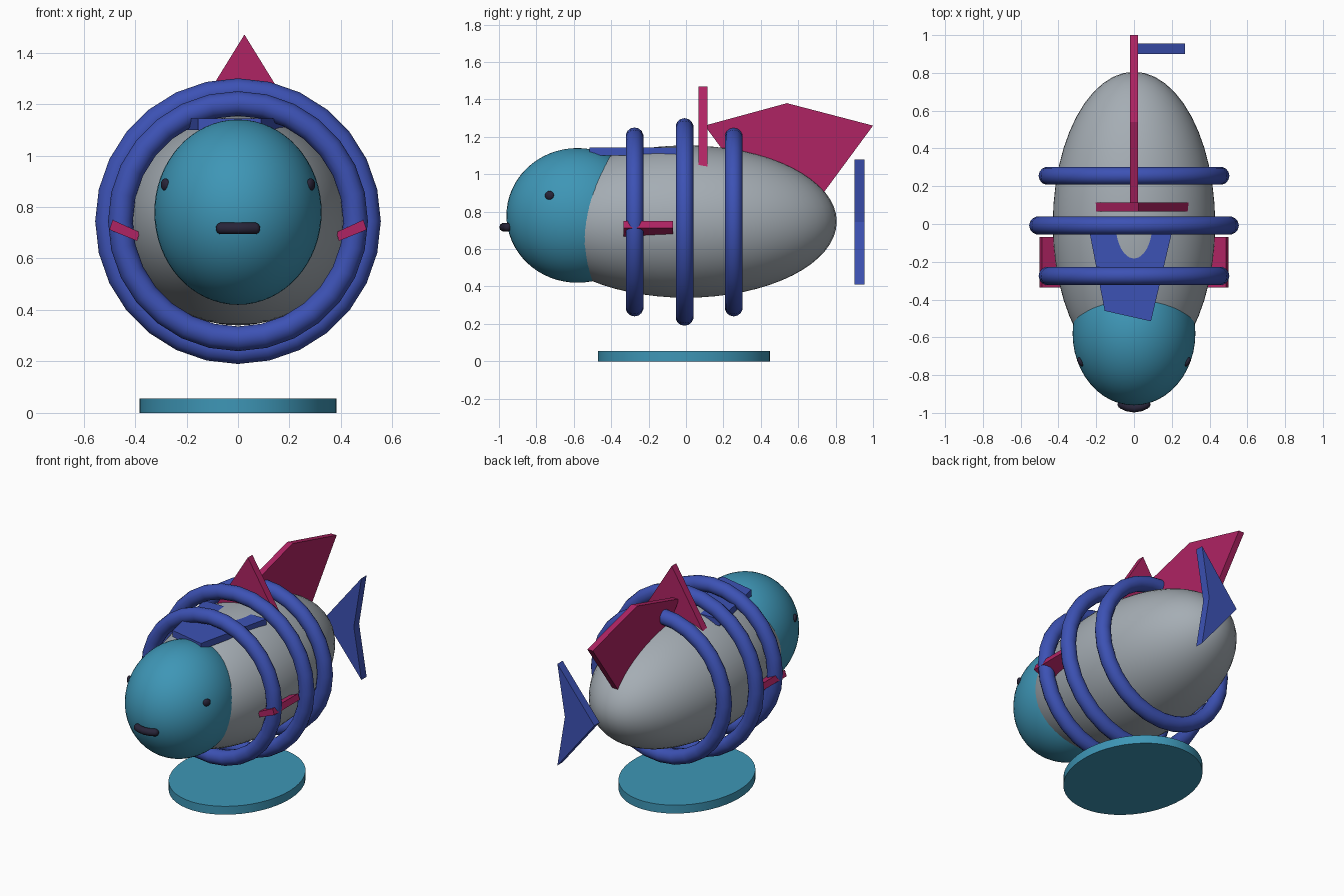
import bpy, bmesh, math
from mathutils import Vector

if "Cube" in bpy.data.objects:
    bpy.data.objects.remove(bpy.data.objects["Cube"])


def material(name, rgb):
    m = bpy.data.materials.new(name)
    m.diffuse_color = (*rgb, 1)
    m.use_nodes = True
    m.node_tree.nodes["Principled BSDF"].inputs["Base Color"].default_value = m.diffuse_color
    return m


TEAL = material("teal", (0.048, 0.305, 0.468))
BLUE = material("blue", (0.046, 0.084, 0.46))
PINK = material("pink", (0.43, 0.017, 0.125))
GREY = material("grey", (0.376, 0.418, 0.456))
DARK = material("dark", (0.021, 0.018, 0.04))


def finish(name, mat, smooth=True):
    o = bpy.context.object
    o.name = name
    o.data.materials.append(mat)
    if smooth:
        bpy.ops.object.shade_smooth_by_angle(angle=math.radians(40))
    return o


def ellipsoid(name, loc, scale, mat, seg=48, rings=32, rot=(0, 0, 0)):
    bpy.ops.mesh.primitive_uv_sphere_add(segments=seg, ring_count=rings, radius=1,
                                         location=loc, rotation=rot)
    bpy.context.object.scale = scale
    return finish(name, mat)


def ring(name, y, outer, minor=0.048):
    bpy.ops.mesh.primitive_torus_add(major_segments=28, minor_segments=14,
                                     major_radius=outer - minor, minor_radius=minor,
                                     location=(0, y, 0.745), rotation=(math.pi / 2, 0, 0))
    return finish(name, BLUE)


def plate(name, points, thickness, mat):
    """Flat polygon extruded along the given thickness vector."""
    bm = bmesh.new()
    face = bm.faces.new([bm.verts.new(p) for p in points])
    ext = bmesh.ops.extrude_face_region(bm, geom=[face], use_keep_orig=True)
    verts = [v for v in ext["geom"] if isinstance(v, bmesh.types.BMVert)]
    bmesh.ops.translate(bm, vec=Vector(thickness), verts=verts)
    bmesh.ops.recalc_face_normals(bm, faces=bm.faces)
    me = bpy.data.meshes.new(name)
    bm.to_mesh(me)
    bm.free()
    o = bpy.data.objects.new(name, me)
    me.materials.append(mat)
    bpy.context.collection.objects.link(o)
    return o


# Body and head
ellipsoid("body", (0, 0, 0.747), (0.43, 0.806, 0.407), GREY)
ellipsoid("head", (0, -0.58, 0.78), (0.325, 0.38, 0.36), TEAL)

# Hoops around the body
ring("front_hoop", -0.275, 0.505)
ring("middle_hoop", -0.008, 0.555)
ring("rear_hoop", 0.255, 0.505)

# Base disc
bpy.ops.mesh.primitive_cylinder_add(vertices=48, radius=1, depth=0.055,
                                    location=(0, -0.01, 0.0275))
bpy.context.object.scale = (0.382, 0.46, 1)
finish("base_disc", TEAL)

# Large back fin: kite standing lengthwise, lower tip inside the body
plate("back_fin", [(-0.02, y, z) for y, z in
                   [(0.1, 1.26), (0.54, 1.38), (1.0, 1.26), (0.55, 0.65)]],
      (0.04, 0, 0), PINK)

# Small cross fin
plate("cross_fin", [(x, 0.067, z) for x, z in
                    [(-0.265, 1.0), (0.315, 1.0), (0.025, 1.47)]],
      (0, 0.047, 0), PINK)

# Swallow tail
plate("tail", [(x, 0.9, z) for x, z in
               [(0, 0.745), (0.27, 1.08), (0.215, 0.745), (0.27, 0.41)]],
      (0, 0.055, 0), BLUE)

# Flat saddle plate on the back
plate("saddle_plate", [(x, y, 1.1) for x, y in
                       [(-0.155, -0.46), (0.09, -0.515), (0.21, -0.005), (-0.243, -0.005)]],
      (0, 0, 0.043), BLUE)

# Slanted side fins and eyes, mirrored
for side, s in (("right", 1), ("left", -1)):
    plate(side + "_side_fin", [(s * x, -0.335, z) for x, z in
                               [(0.392, 0.668), (0.5, 0.712), (0.487, 0.75), (0.382, 0.702)]],
          (0, 0.265, 0), PINK)
    ellipsoid(side + "_eye", (s * 0.283, -0.73, 0.887), (0.014, 0.026, 0.024), DARK,
              16, 10, (0, 0, -s * math.radians(27)))

# Mouth: curved bar with rounded ends
bend = [(-0.066, -0.955), (-0.035, -0.969), (0, -0.975), (0.035, -0.969), (0.066, -0.955)]
cu = bpy.data.curves.new("mouth", "CURVE")
cu.dimensions = "3D"
cu.bevel_depth = 0.023
cu.bevel_resolution = 3
sp = cu.splines.new("POLY")
sp.points.add(len(bend) - 1)
for p, (x, y) in zip(sp.points, bend):
    p.co = (x, y, 0.717, 1)
cu.materials.append(DARK)
mouth = bpy.data.objects.new("mouth", cu)
bpy.context.collection.objects.link(mouth)
for s in (-1, 1):
    ellipsoid("mouth_end", (s * 0.064, -0.955, 0.717), (0.023,) * 3, DARK, 14, 8)
